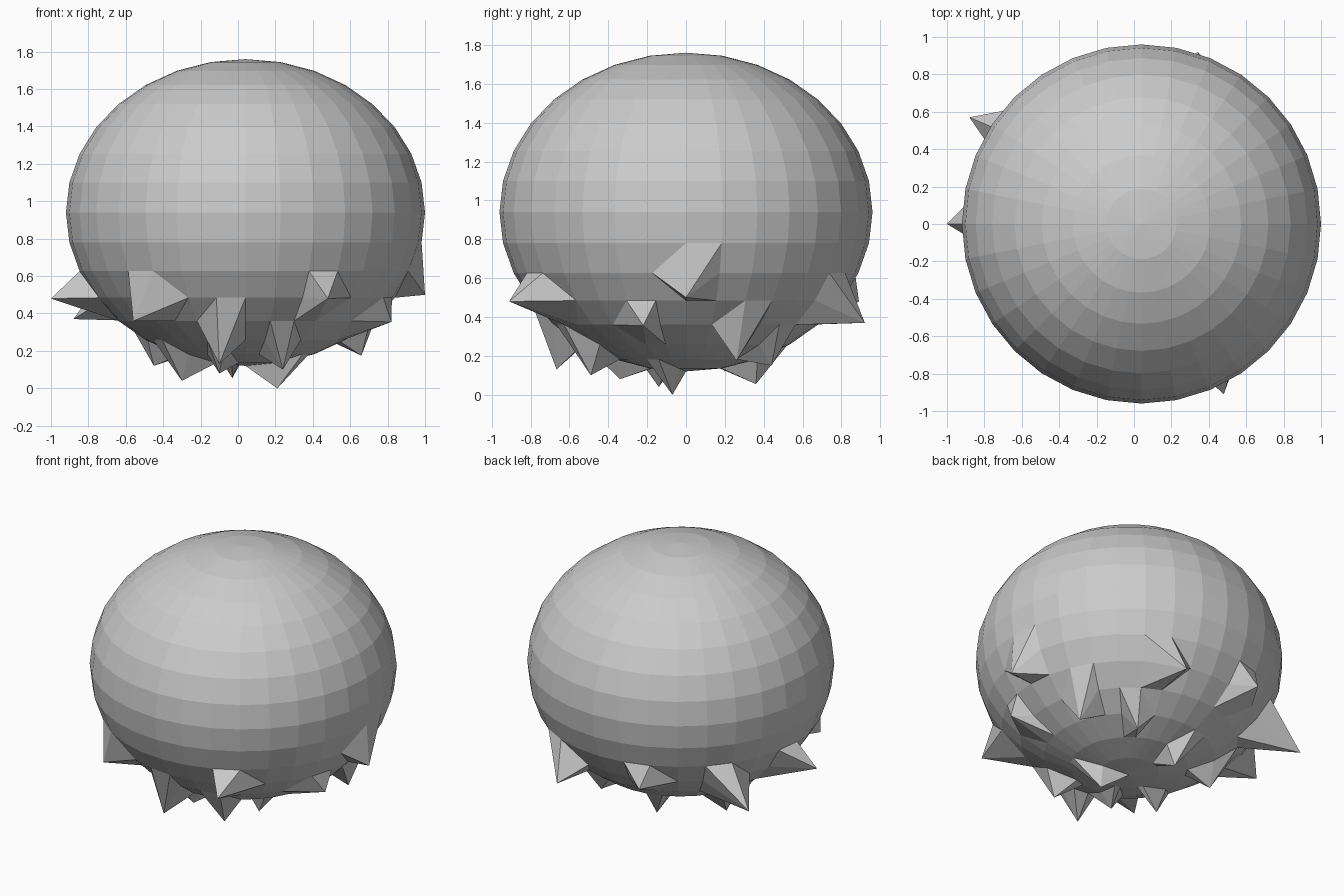
import bpy, bmesh
from math import sin, cos, pi

if "Cube" in bpy.data.objects:
    bpy.data.objects.remove(bpy.data.objects["Cube"])

SEG, RINGS = 32, 16
CX, CZ, R, H = 0.04, 0.94, 0.96, 0.82

# Spikes: (ring from the top, segment) of the pulled vertex -> tip position
spikes = {
    (10, 0): (1.0, 0.0, 0.5),
    (11, 16): (-1.0, 0.0, 0.48),
    (11, 13): (-0.88, 0.57, 0.37),
    (11, 21): (-0.56, -0.665, 0.36),
    (11, 27): (0.48, -0.91, 0.48),
    (11, 6): (0.34, 0.92, 0.37),
    (11, 10): (-0.265, 0.89, 0.48),
    (12, 23): (-0.1, -0.666, 0.13),
    (12, 30): (0.82, -0.22, 0.355),
    (12, 2): (0.66, 0.26, 0.175),
    (13, 26): (0.24, -0.49, 0.10),
    (13, 14): (-0.45, 0.2, 0.12),
    (13, 5): (0.34, 0.44, 0.15),
    (14, 18): (-0.3, -0.14, 0.04),
    (14, 9): (-0.03, 0.36, 0.055),
    (14, 22): (-0.1, -0.34, 0.08),
    (15, 30): (0.21, -0.07, 0.0),
}

bm = bmesh.new()


def point(k, j):
    if (k, j) in spikes:
        return spikes[k, j]
    t, a = pi * k / RINGS, 2 * pi * j / SEG
    return (CX + R * sin(t) * cos(a), R * sin(t) * sin(a), CZ + H * cos(t))


# Flattened sphere rings with the spike vertices pulled out
rings = [[bm.verts.new(point(k, j)) for j in range(SEG)] for k in range(1, RINGS)]
top = bm.verts.new((CX, 0, CZ + H))
bottom = bm.verts.new((CX, 0, CZ - H))

for j in range(SEG):
    n = (j + 1) % SEG
    bm.faces.new((top, rings[0][j], rings[0][n]))
    bm.faces.new((bottom, rings[-1][n], rings[-1][j]))
    for k in range(2, RINGS):
        ul, ur = rings[k - 2][j], rings[k - 2][n]
        ll, lr = rings[k - 1][j], rings[k - 1][n]
        if k < 10:                      # smooth upper dome stays in quads
            bm.faces.new((ul, ll, lr, ur))
        elif k % 2 == 0:                # spiky rows are split in alternating directions
            bm.faces.new((ll, lr, ur))
            bm.faces.new((ll, ur, ul))
        else:
            bm.faces.new((ul, ll, lr))
            bm.faces.new((ul, lr, ur))

mesh = bpy.data.meshes.new("spiked_dome")
bm.to_mesh(mesh)
bm.free()
body = bpy.data.objects.new("spiked_dome", mesh)
bpy.context.collection.objects.link(body)
